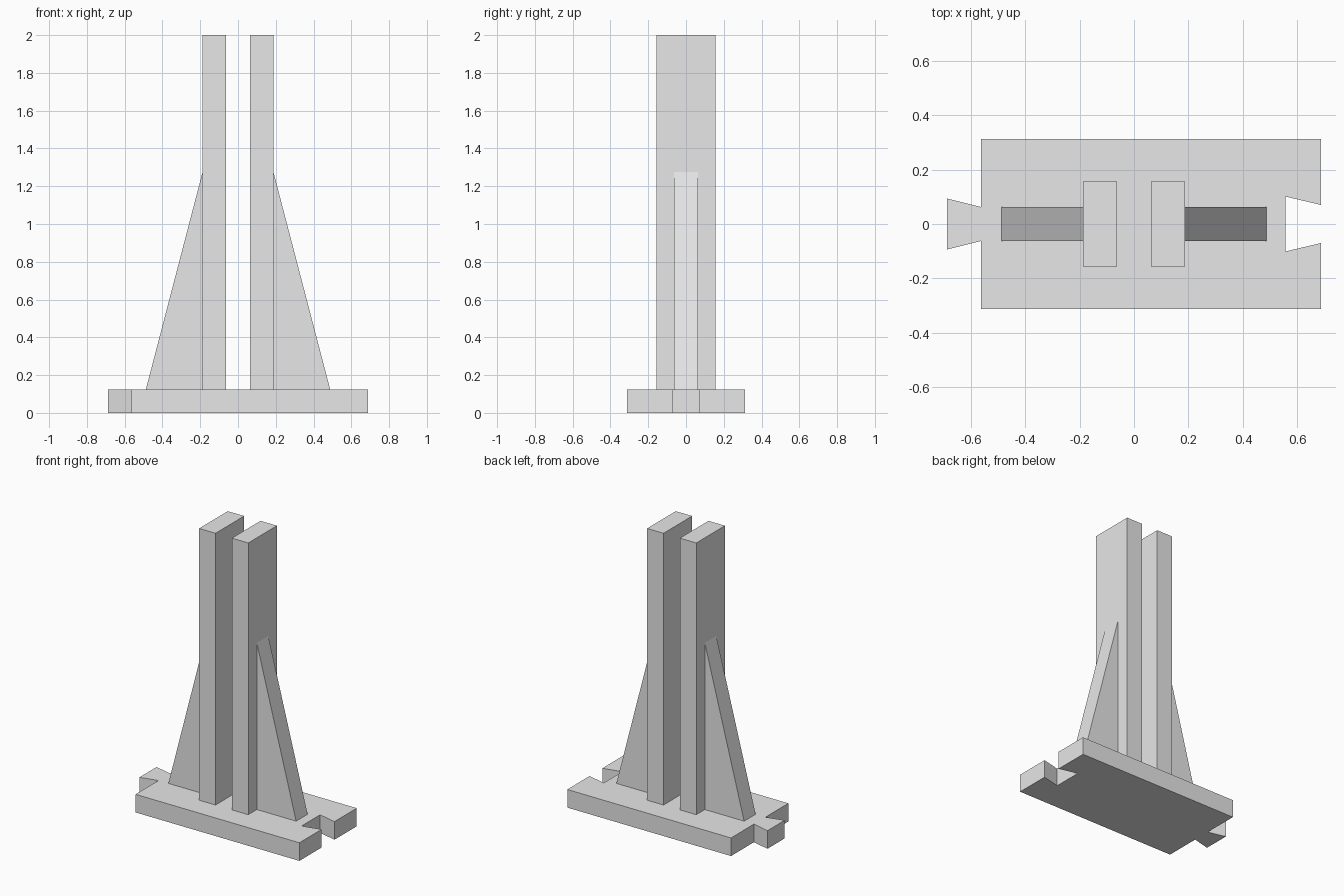
import bpy
import bmesh

if "Cube" in bpy.data.objects:
    bpy.data.objects.remove(bpy.data.objects["Cube"])

grey = bpy.data.materials.new("plain grey")
grey.diffuse_color = (0.8, 0.8, 0.8, 1.0)
grey.use_nodes = True
grey.node_tree.nodes["Principled BSDF"].inputs["Base Color"].default_value = grey.diffuse_color


def prism(name, outline, axis, low, high):
    """Extrude a 2D outline along z (outline in x, y) or y (outline in x, z)."""
    def place(p, d):
        return (p[0], p[1], d) if axis == "z" else (p[0], d, p[1])

    bm = bmesh.new()
    face = bm.faces.new([bm.verts.new(place(p, low)) for p in outline])
    result = bmesh.ops.extrude_face_region(bm, geom=[face])
    for v in result["geom"]:
        if isinstance(v, bmesh.types.BMVert):
            v.co = place((v.co.x, v.co.y if axis == "z" else v.co.z), high)
    bmesh.ops.recalc_face_normals(bm, faces=bm.faces)
    mesh = bpy.data.meshes.new(name)
    bm.to_mesh(mesh)
    bm.free()
    mesh.materials.append(grey)
    obj = bpy.data.objects.new(name, mesh)
    bpy.context.collection.objects.link(obj)
    return obj


BASE_TOP = 0.125

# Base plate: dovetail tongue on the left, slightly larger socket on the right
lower_half = [
    (-0.6875, -0.094), (-0.5625, -0.0625), (-0.5625, -0.3125),
    (0.6875, -0.3125), (0.6875, -0.07), (0.556, -0.101),
]
upper_half = [(x, -y) for x, y in reversed(lower_half)]
prism("base_plate", lower_half + upper_half, "z", 0.0, BASE_TOP)

# Two upright posts with a gap between, each braced by a sloping outer fin
for side, s in (("left", -1), ("right", 1)):
    post = [(s * 0.0625, -0.156), (s * 0.1875, -0.156),
            (s * 0.1875, 0.156), (s * 0.0625, 0.156)]
    prism(side + "_post", post, "z", BASE_TOP, 2.0)
    fin = [(s * 0.1875, BASE_TOP), (s * 0.4875, BASE_TOP), (s * 0.1875, 1.275)]
    prism(side + "_brace", fin, "y", -0.0625, 0.0625)
